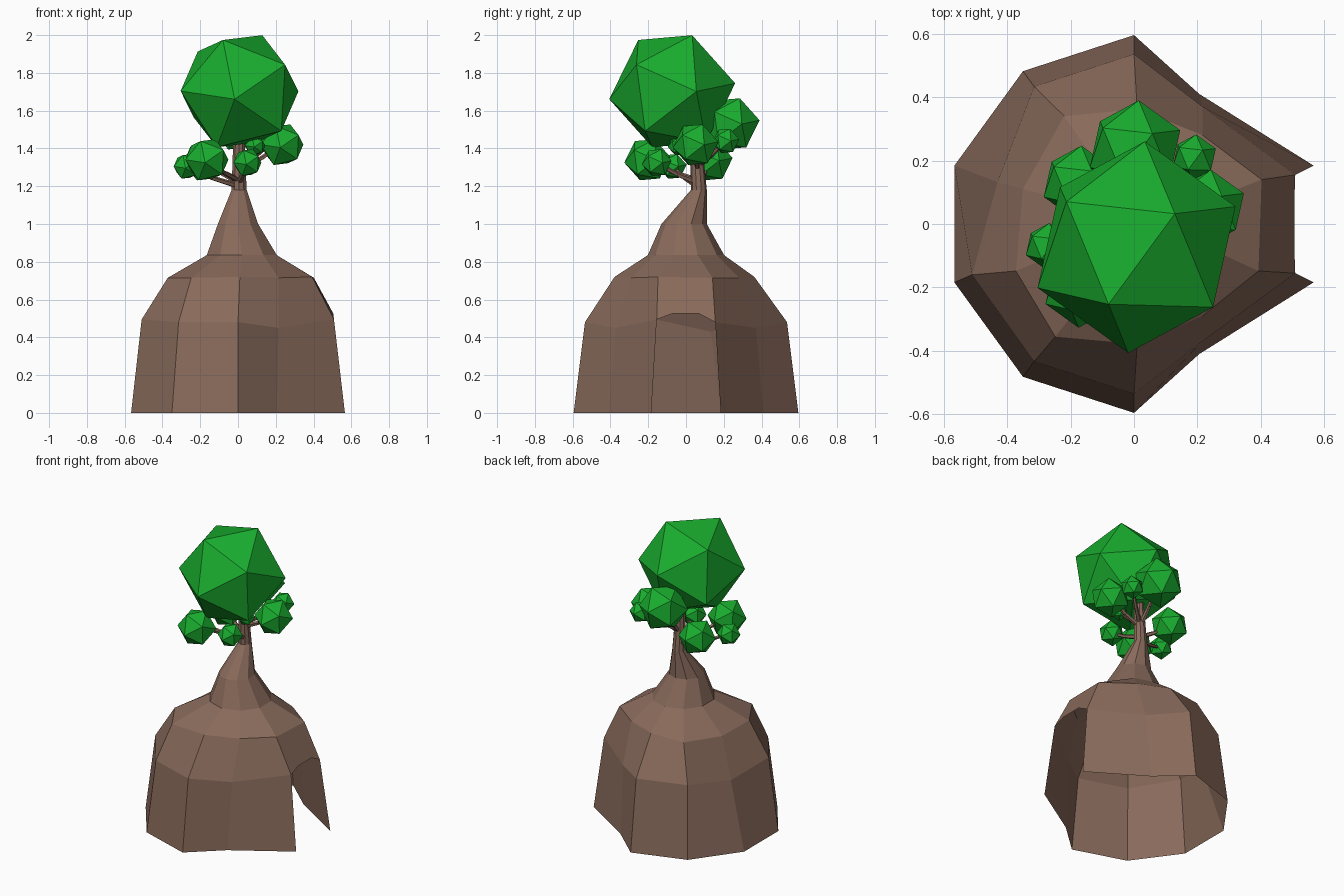
import bpy, bmesh, math, random
from mathutils import Vector, Matrix

if "Cube" in bpy.data.objects:
    bpy.data.objects.remove(bpy.data.objects["Cube"])

random.seed(4)

def material(name, rgb):
    m = bpy.data.materials.new(name)
    m.diffuse_color = (*rgb, 1)
    m.use_nodes = True
    m.node_tree.nodes["Principled BSDF"].inputs["Base Color"].default_value = m.diffuse_color
    return m

BARK = material("bark", (0.25, 0.145, 0.105))
LEAF = material("leaf", (0.01, 0.42, 0.028))

def finish(bm, name, mat):
    me = bpy.data.meshes.new(name)
    bm.to_mesh(me)
    bm.free()
    me.materials.append(mat)
    ob = bpy.data.objects.new(name, me)
    bpy.context.collection.objects.link(ob)
    return ob

# Hollow ten-sided stump running up into the trunk: (z, centre x, centre y, radius x, radius y)
rings = [(0.00, 0, 0, 0.595, 0.595),
         (0.48, 0, 0, 0.535, 0.535),
         (0.72, 0.01, -0.008, 0.40, 0.37),
         (0.835, 0.02, 0, 0.195, 0.202),
         (1.00, 0, -0.01, 0.112, 0.12),
         (1.18, 0.006, 0.068, 0.042, 0.042),
         (1.32, 0.005, 0.06, 0.036, 0.036),
         (1.50, 0.005, 0.05, 0.030, 0.030)]
# Uneven corners, keyed by (ring, corner)
moved = {(0, 1): (0.205, 0.41, 0), (0, 8): (0.205, -0.41, 0),
         (1, 1): (0.215, 0.37, 0.45), (1, 8): (0.215, -0.37, 0.45),
         (1, 4): (-0.43, 0.132, 0.43), (1, 5): (-0.51, -0.16, 0.495),
         (1, 0): (0.508, 0.155, 0.48), (1, 9): (0.508, -0.155, 0.495),
         (2, 0): (0.402, 0.14, 0.715), (2, 9): (0.392, -0.148, 0.72),
         (2, 1): (0.215, 0.28, 0.715), (2, 8): (0.215, -0.29, 0.715),
         (2, 3): (-0.22, 0.34, 0.71), (2, 4): (-0.35, 0.11, 0.70),
         (2, 5): (-0.372, -0.148, 0.715), (2, 6): (-0.248, -0.355, 0.715)}
bm = bmesh.new()
grid = []
for r, (z, cx, cy, rx, ry) in enumerate(rings):
    row = []
    for i in range(10):
        a = math.radians(18 + 36 * i)
        p = moved.get((r, i), (cx + rx * math.cos(a), cy + ry * math.sin(a), z))
        row.append(bm.verts.new(p))
    grid.append(row)
arch = [bm.verts.new((0.505, y, 0.525)) for y in (-0.075, 0.07)]
for r in range(len(rings) - 1):
    for i in range(10):
        j = (i + 1) % 10
        if i == 9 and r == 0:
            continue  # doorway
        low = [grid[r][i], grid[r][j]]
        if i == 9 and r == 1:
            low = [grid[r][9], *arch, grid[r][0]]
        bm.faces.new(low + [grid[r + 1][j], grid[r + 1][i]])
finish(bm, "hollow_stump", BARK)

# Foliage balls
def foliage(name, centre, radius, rot):
    bm = bmesh.new()
    bmesh.ops.create_icosphere(bm, subdivisions=1, radius=radius,
                               matrix=Matrix.Translation(centre) @ rot.to_4x4())
    return finish(bm, name, LEAF)

def frame(a, b):
    a = a.normalized()
    n = a.cross(b).normalized()
    return Matrix((a, n.cross(a), n)).transposed()

# Crown, turned so that two neighbouring corners point the right way
bm = bmesh.new()
bmesh.ops.create_icosphere(bm, subdivisions=1, radius=1)
bm.edges.ensure_lookup_table()
p, q = [v.co.copy() for v in bm.edges[0].verts]
bm.free()
turn = frame(Vector((0.12, 0.105, 0.295)), Vector((-0.085, -0.175, 0.27))) @ frame(p, q).transposed()
foliage("crown", (0.008, -0.073, 1.703), 0.337, turn)

# Branch tube from the trunk to a ball
def branch(name, points, r0, r1):
    bm = bmesh.new()
    n = len(points) - 1
    for k in range(n):
        a, b = Vector(points[k]), Vector(points[k + 1])
        d = b - a
        m = Matrix.Translation((a + b) / 2) @ d.to_track_quat('Z', 'Y').to_matrix().to_4x4()
        bmesh.ops.create_cone(bm, cap_ends=False, segments=5, depth=d.length,
                              radius1=r0 + (r1 - r0) * k / n,
                              radius2=r0 + (r1 - r0) * (k + 1) / n, matrix=m)
    finish(bm, name, BARK)

# Small balls: centre, radius, height where the branch leaves the trunk
balls = [((0.003, 0.237, 1.53), 0.154, 1.29),
         ((0.233, 0.05, 1.42), 0.122, 1.29),
         ((-0.165, -0.205, 1.34), 0.123, 1.23),
         ((-0.272, -0.07, 1.305), 0.074, 1.20),
         ((0.05, -0.155, 1.325), 0.080, 1.22),
         ((0.19, 0.21, 1.44), 0.073, 1.31),
         ((0.09, -0.04, 1.415), 0.057, 1.31),
         ((-0.175, 0.13, 1.335), 0.118, 1.22)]
for k, (c, r, z) in enumerate(balls):
    foliage(f"leaf_ball_{k + 1}", c, r, turn)
    start, end = Vector((0.005, 0.062, z)), Vector(c)
    mid = start.lerp(end, 0.5) - Vector((0, 0, 0.01))
    branch(f"branch_{k + 1}", [start, mid, end], 0.016, 0.009)
